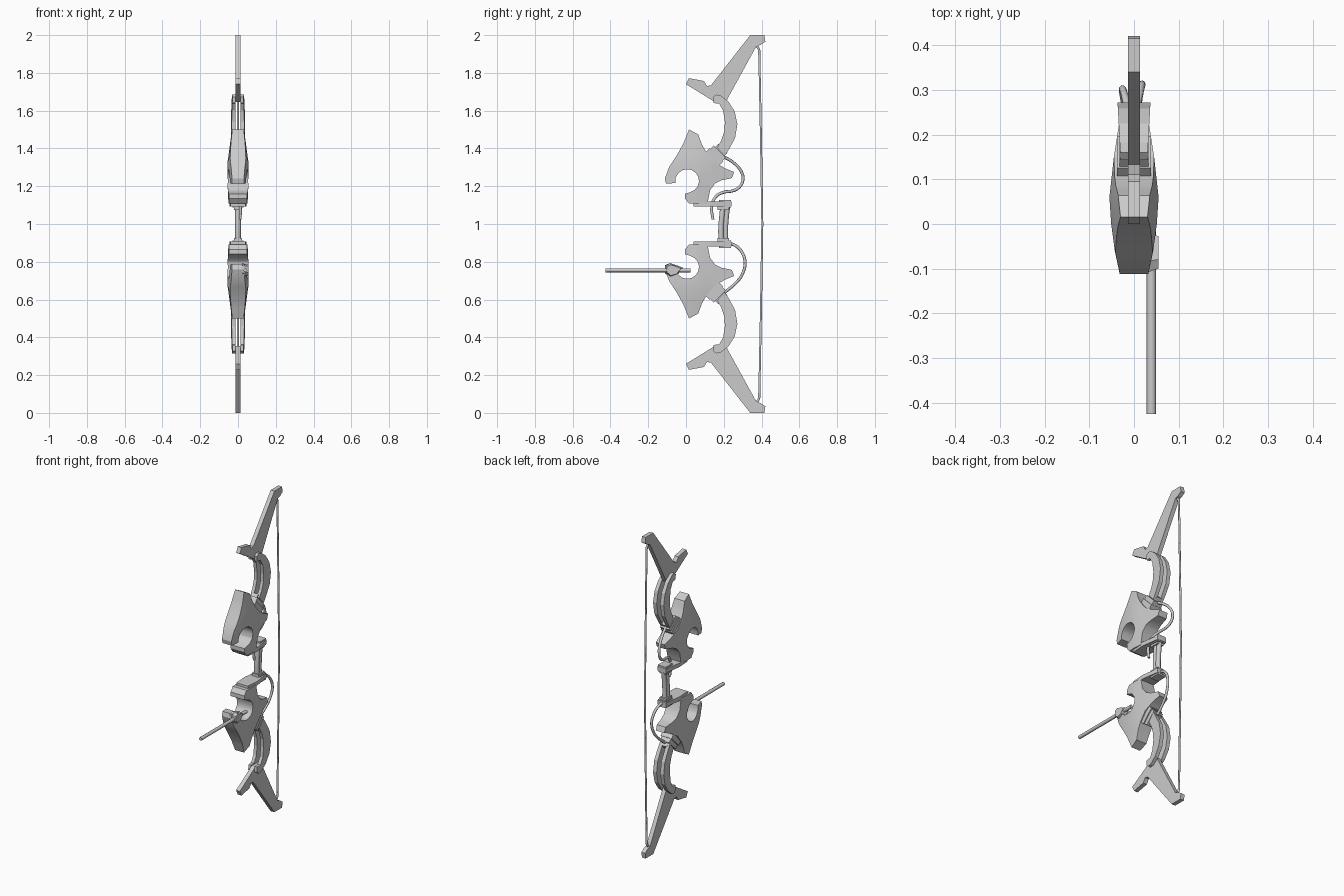
import bpy, bmesh, math
from mathutils import Vector

if "Cube" in bpy.data.objects:
    bpy.data.objects.remove(bpy.data.objects["Cube"])

gray = bpy.data.materials.new("mid_gray")
gray.diffuse_color = (0.6, 0.6, 0.6, 1)
gray.use_nodes = True
gray.node_tree.nodes["Principled BSDF"].inputs["Base Color"].default_value = gray.diffuse_color


def lerp(table, v):
    # piecewise linear lookup
    if v <= table[0][0]:
        return table[0][1]
    for (a, fa), (b, fb) in zip(table, table[1:]):
        if v <= b:
            return fa + (fb - fa) * (v - a) / (b - a)
    return table[-1][1]


def finish(bm, name, smooth=False):
    bmesh.ops.recalc_face_normals(bm, faces=bm.faces)
    me = bpy.data.meshes.new(name)
    bm.to_mesh(me)
    bm.free()
    ob = bpy.data.objects.new(name, me)
    bpy.context.collection.objects.link(ob)
    me.materials.append(gray)
    if smooth:
        bpy.ops.object.select_all(action='DESELECT')
        ob.select_set(True)
        bpy.context.view_layer.objects.active = ob
        bpy.ops.object.shade_smooth_by_angle(angle=math.radians(30))
    return ob


def prism(bm, pts, x0, x1):
    # extrude a side profile of (y, z) points along x
    vs = [bm.verts.new((x0, y, z)) for y, z in pts]
    f = bm.faces.new(vs)
    r = bmesh.ops.extrude_face_region(bm, geom=[f])
    bmesh.ops.translate(bm, vec=(x1 - x0, 0, 0),
                        verts=[v for v in r['geom'] if isinstance(v, bmesh.types.BMVert)])


def flip(bm, low):
    # mirror into the lower half of the bow
    if low:
        for v in bm.verts:
            v.co.z = 2 - v.co.z


def tube(name, pts, r, sides=8, smooth_path=True):
    cu = bpy.data.curves.new(name, 'CURVE')
    cu.dimensions = '3D'
    cu.bevel_depth = r
    cu.bevel_resolution = max(0, sides // 2 - 2)
    cu.use_fill_caps = True
    cu.resolution_u = 4
    if smooth_path:
        sp = cu.splines.new('BEZIER')
        sp.bezier_points.add(len(pts) - 1)
        for p, c in zip(sp.bezier_points, pts):
            p.co = c
            p.handle_left_type = p.handle_right_type = 'AUTO'
    else:
        sp = cu.splines.new('POLY')
        sp.points.add(len(pts) - 1)
        for p, c in zip(sp.points, pts):
            p.co = (*c, 1)
    ob = bpy.data.objects.new(name, cu)
    bpy.context.collection.objects.link(ob)
    bpy.ops.object.select_all(action='DESELECT')
    ob.select_set(True)
    bpy.context.view_layer.objects.active = ob
    bpy.ops.object.convert(target='MESH')
    ob = bpy.context.view_layer.objects.active
    ob.data.materials.clear()
    ob.data.materials.append(gray)
    return ob


LIMB = [(.34, 2), (.415, 2), (.42, 1.965), (.395, 1.948), (.372, 1.94), (.21, 1.645),
        (.154, 1.645), (0, 1.74), (.016, 1.772), (.095, 1.757), (.111, 1.73), (.133, 1.735)]
ARM = [(.143, 1.672), (.16, 1.685), (.182, 1.682), (.225, 1.648), (.258, 1.595), (.272, 1.528),
       (.26, 1.455), (.23, 1.4), (.205, 1.36), (.165, 1.405), (.188, 1.445), (.203, 1.49),
       (.206, 1.54), (.197, 1.6), (.175, 1.638), (.146, 1.64)]
# body profile: outer edge, then the round notch
BODY = [(.016, 1.5), (.064, 1.475), (.085, 1.42), (.105, 1.385), (.15, 1.33), (.205, 1.295),
        (.255, 1.275), (.243, 1.243), (.19, 1.232), (.155, 1.215), (.128, 1.18), (.113, 1.108),
        (.016, 1.108), (-.005, 1.135), (-.005, 1.16)]
BODY += [(.006 + .063 * math.cos(a), 1.228 + .062 * math.sin(a))
         for a in [math.radians(-75 + 24 * i) for i in range(12)]]
BODY += [(-.06, 1.217), (-.106, 1.213), (-.112, 1.24), (-.09, 1.3), (-.045, 1.37), (-.012, 1.43)]
WIDTH_Y = [(-.11, .032), (-.06, .043), (0, .051), (.06, .055), (.15, .045), (.26, .028)]
WIDTH_Z = [(1.12, .92), (1.2, 1), (1.33, 1), (1.5, .58)]

for low in (False, True):
    side = "lower_" if low else "upper_"

    # limb tip
    bm = bmesh.new()
    prism(bm, LIMB, -.013, .013)
    flip(bm, low)
    finish(bm, side + "limb_tip")

    # pair of curved arms
    bm = bmesh.new()
    for s in (-1, 1):
        prism(bm, ARM, s * .012, s * .035)
    for v in bm.verts:
        if abs(v.co.x) > .02:
            v.co.x *= lerp([(.15, .86), (.27, 1.05)], v.co.y)
    flip(bm, low)
    finish(bm, side + "curved_arms")

    # thick sculpted body, cut into a grid so its width can swell
    bm = bmesh.new()
    prism(bm, BODY, -1, 1)
    cuts = [((0, y, 0), (0, 1, 0)) for y in (-.06, 0, .06, .105, .15, .2)]
    cuts += [((0, 0, z), (0, 0, 1)) for z in (1.2, 1.26, 1.33, 1.39, 1.445)]
    for co, no in cuts:
        bmesh.ops.bisect_plane(bm, geom=bm.verts[:] + bm.edges[:] + bm.faces[:],
                               plane_co=co, plane_no=no)
    for v in bm.verts:
        w = lerp(WIDTH_Y, v.co.y) * lerp(WIDTH_Z, v.co.z)
        v.co.x = math.copysign(w, v.co.x)
    flip(bm, low)
    finish(bm, side + "body", True)

    # stepped collar joining arm and body
    bm = bmesh.new()
    u, n = Vector((.7071, -.7071)), Vector((.7071, .7071))
    for d, half, x, t in ((-.012, .05, .038, .02), (.018, .045, .032, .016), (.04, .034, .02, .018)):
        c = Vector((.155, 1.36)) + n * d
        prism(bm, [c + u * a * half + n * b * t for a, b in ((-1, -1), (1, -1), (1, 1), (-1, 1))], -x, x)
    flip(bm, low)
    finish(bm, side + "collar")

    # grip plate, tapered toward the back, with a raised block
    bm = bmesh.new()
    prism(bm, [(.04, 1.093), (.24, 1.093), (.24, 1.118), (.04, 1.118)], -1, 1)
    bmesh.ops.bisect_plane(bm, geom=bm.verts[:] + bm.edges[:] + bm.faces[:],
                           plane_co=(0, .13, 0), plane_no=(0, 1, 0))
    for v in bm.verts:
        v.co.x = math.copysign(lerp([(.04, .04), (.13, .046), (.24, .03)], v.co.y), v.co.x)
    prism(bm, [(.175, 1.087), (.238, 1.087), (.238, 1.128), (.175, 1.128)], -.028, .028)
    flip(bm, low)
    finish(bm, side + "grip_plate")

    # grip end collar
    bm = bmesh.new()
    prism(bm, [(.168, 1.075), (.228, 1.075), (.228, 1.092), (.168, 1.092)], -.022, .022)
    flip(bm, low)
    finish(bm, side + "grip_collar")

    # string end loop
    z = .075 if low else 1.925
    k = -1 if low else 1
    tube(side + "string_loop", [(0, .372, z + k * .02), (0, .385, z + k * .002), (0, .388, z - k * .03)], .007, 6)

# grip rods, gently bowed
for name, y, r in (("front_grip_rod", .187, .015), ("back_grip_rod", .211, .014)):
    tube(name, [(0, y + .01, 1.1), (0, y + .003, 1.04), (0, y - .002, .97), (0, y, .9)], r, 10)

# loose cables
tube("upper_cable", [(0, .196, 1.358), (-.012, .25, 1.326), (-.022, .292, 1.279), (-.026, .302, 1.236),
                     (-.024, .286, 1.199), (-.018, .255, 1.178), (-.008, .196, 1.167), (.004, .159, 1.146),
                     (.012, .136, 1.088), (.012, .143, 1.024)], .008)
tube("lower_cable", [(0, .2, .635), (.008, .26, .684), (.014, .297, .732), (.018, .313, .796),
                     (.014, .297, .849), (.008, .27, .88), (0, .228, .9)], .008)

# bow string
tube("bow_string", [(0, .388, 1.9), (0, .397, 1.45), (0, .404, 1.0), (0, .397, .55), (0, .388, .1)], .006, 6, False)

# arrow
tube("arrow", [(.039, -.425, .755), (.039, .025, .755)], .0105, 8, False)

# arrow rest, a faceted clamp on the lower horn
bm = bmesh.new()
prism(bm, [(-.112, .782), (-.085, .793), (-.05, .782), (-.016, .768), (-.045, .73),
           (-.085, .718), (-.112, .74)], .02, .055)
for v in bm.verts:
    if v.co.x > .05:
        v.co.y = -.062 + (v.co.y + .062) * .75
        v.co.z = .755 + (v.co.z - .755) * .75
finish(bm, "arrow_rest")
